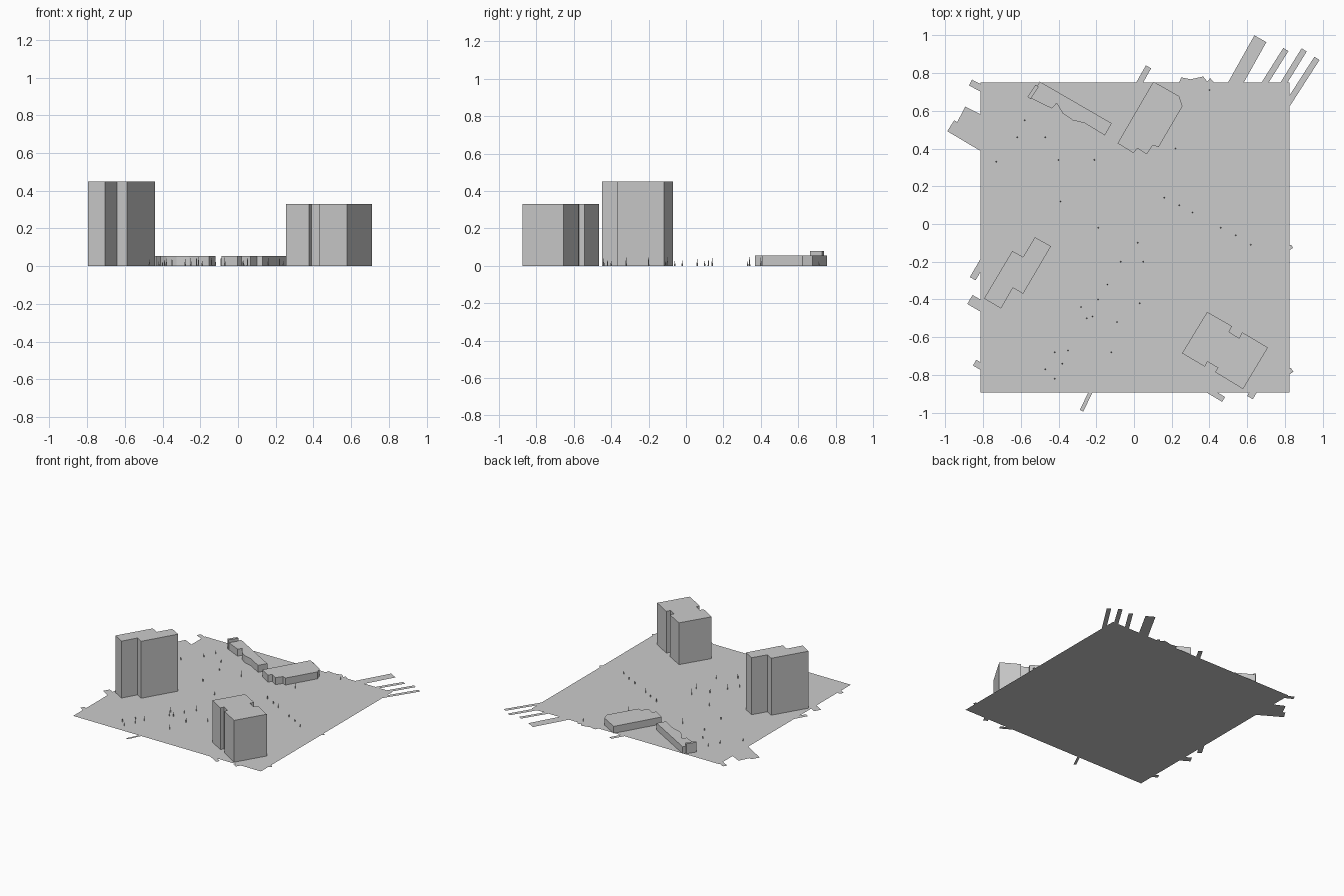
import bpy, bmesh, random
from mathutils import Vector

random.seed(4)


def finish(bm, name):
    mesh = bpy.data.meshes.new(name)
    bm.to_mesh(mesh)
    bm.free()
    obj = bpy.data.objects.new(name, mesh)
    bpy.context.collection.objects.link(obj)
    return obj


def add_face(bm, outline, z=0.0):
    face = bm.faces.new([bm.verts.new((x, y, z)) for x, y in outline])
    face.normal_update()
    if face.normal.z < 0:
        face.normal_flip()
    return face


def block(name, outline, height):
    """Extrude a footprint outline up to a flat roof."""
    bm = bmesh.new()
    face = add_face(bm, outline)
    ext = bmesh.ops.extrude_face_region(bm, geom=[face])["geom"]
    bmesh.ops.translate(bm, vec=(0, 0, height),
                        verts=[v for v in ext if isinstance(v, bmesh.types.BMVert)])
    bmesh.ops.recalc_face_normals(bm, faces=bm.faces)
    return finish(bm, name)


def flat(name, outline):
    bm = bmesh.new()
    add_face(bm, outline)
    return finish(bm, name)


def strip(name, x0, y0, x1, y1, width):
    """Flat path from a point on the ground's edge to an outer end."""
    a, b = Vector((x0, y0)), Vector((x1, y1))
    d = (b - a).normalized()
    a -= d * 0.03                      # tuck the start into the ground sheet
    n = Vector((-d.y, d.x)) * width / 2
    return flat(name, [a - n, b - n, b + n, a + n])


# Ground sheet
flat("ground", [(-0.815, -0.893), (0.825, -0.893), (0.825, 0.75), (-0.815, 0.75)])

# Paths running past the ground's edges
paths = [
    (0.54, 0.75, 0.67, 0.982, 0.073), (0.695, 0.75, 0.805, 0.925, 0.032),
    (0.795, 0.75, 0.902, 0.923, 0.032), (0.82, 0.645, 0.97, 0.878, 0.032),
    (0.03, 0.75, 0.077, 0.833, 0.032), (-0.81, 0.72, -0.867, 0.75, 0.035),
    (-0.81, -0.213, -0.855, -0.29, 0.035), (-0.81, -0.435, -0.87, -0.40, 0.055),
    (-0.81, -0.755, -0.845, -0.735, 0.035), (-0.23, -0.89, -0.278, -0.99, 0.02),
    (0.40, -0.885, 0.475, -0.93, 0.03), (0.635, -0.885, 0.615, -0.92, 0.035),
    (0.82, -0.13, 0.838, -0.118, 0.02), (0.82, -0.785, 0.838, -0.773, 0.025),
]
for i, p in enumerate(paths):
    strip(f"path_{i + 1}", *p)

# Irregular paved patches on the edges
flat("west_plaza", [(-0.895, 0.622), (-0.81, 0.58), (-0.81, 0.385),
                    (-0.99, 0.492), (-0.953, 0.55), (-0.937, 0.54)])
flat("north_patch", [(0.24, 0.75), (0.25, 0.777), (0.30, 0.767), (0.367, 0.782),
                     (0.388, 0.755), (0.404, 0.773), (0.425, 0.75)])

# Tall buildings
block("west_tower", [(-0.525, -0.07), (-0.44, -0.118), (-0.588, -0.37), (-0.642, -0.338),
                     (-0.705, -0.448), (-0.795, -0.395), (-0.645, -0.143), (-0.588, -0.175)], 0.45)
block("east_tower", [(0.388, -0.466), (0.52, -0.542), (0.503, -0.572), (0.557, -0.605),
                     (0.574, -0.574), (0.71, -0.655), (0.578, -0.875), (0.43, -0.785),
                     (0.444, -0.762), (0.389, -0.73), (0.376, -0.757), (0.255, -0.685)], 0.33)

# Low buildings with a raised end wing
block("north_hall", [(0.103, 0.755), (0.24, 0.677), (0.257, 0.624), (0.13, 0.407),
                     (0.10, 0.418), (0.067, 0.37), (0.018, 0.402), (-0.003, 0.376),
                     (-0.087, 0.428)], 0.055)
block("long_hall", [(-0.5, 0.755), (-0.118, 0.534), (-0.155, 0.47), (-0.26, 0.534),
                    (-0.325, 0.55), (-0.378, 0.587), (-0.41, 0.64), (-0.435, 0.612),
                    (-0.548, 0.667)], 0.055)
block("end_wing", [(-0.565, 0.674), (-0.522, 0.738), (-0.505, 0.728), (-0.548, 0.662)], 0.078)

# Slender posts scattered over the ground
posts = [
    (-.58, .55), (-.73, .33), (-.62, .46), (-.47, .46), (-.40, .34), (-.39, .12),
    (-.21, .34), (.22, .40), (.16, .14), (.24, .10), (.31, .06), (.46, -.02), (.54, -.06),
    (.62, -.11), (-.19, -.02), (.02, -.10), (-.07, -.20), (.05, -.20), (-.14, -.32),
    (-.19, -.40), (.03, -.42), (-.28, -.44), (-.25, -.50), (-.22, -.49), (-.09, -.52),
    (-.42, -.68), (-.35, -.67), (-.38, -.74), (-.47, -.77), (-.42, -.82), (-.12, -.68),
    (.40, .71),
]
bm = bmesh.new()
for x, y in posts:
    h = random.uniform(0.02, 0.05)
    ring = bmesh.ops.create_cone(bm, cap_ends=True, segments=4, radius1=0.004,
                                 radius2=0.001, depth=h)["verts"]
    bmesh.ops.translate(bm, verts=ring, vec=(x, y, h / 2))
finish(bm, "posts")
